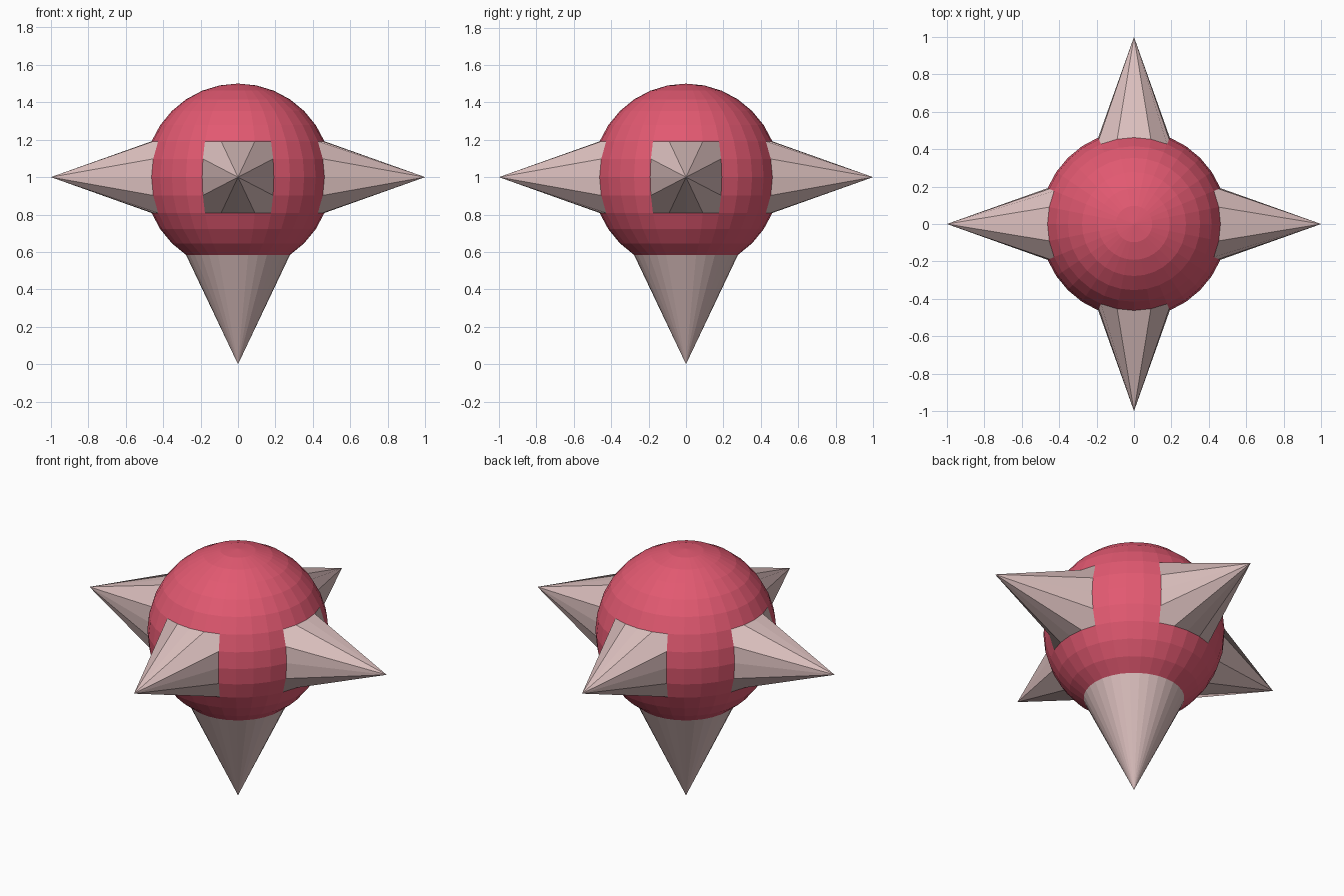
import bpy, bmesh, math
from mathutils import Vector

if "Cube" in bpy.data.objects:
    bpy.data.objects.remove(bpy.data.objects["Cube"], do_unlink=True)

RADIUS, REACH, CENTRE_Z = 0.5, 1.0, 1.0
STEP = math.pi / 16          # 32 segments, 16 rings


def make_material(name, rgb):
    mat = bpy.data.materials.new(name)
    mat.use_nodes = True
    mat.diffuse_color = (*rgb, 1)
    mat.node_tree.nodes["Principled BSDF"].inputs["Base Color"].default_value = (*rgb, 1)
    return mat


def pull_spike(bm, verts, tip):
    """Collapse a patch of sphere vertices into one tip and colour its faces."""
    for face in {f for v in verts for f in v.link_faces}:
        face.material_index = 1
    bmesh.ops.pointmerge(bm, verts=verts, merge_co=tip)


# Round body
bm = bmesh.new()
bmesh.ops.create_uvsphere(bm, u_segments=32, v_segments=16, radius=RADIUS)

# Four square-based side spikes
for direction in (Vector((1, 0, 0)), Vector((0, 1, 0)), Vector((-1, 0, 0)), Vector((0, -1, 0))):
    patch = []
    for v in bm.verts:
        if abs(v.co.z) > RADIUS * math.sin(1.5 * STEP):
            continue
        flat = Vector((v.co.x, v.co.y, 0))
        if flat.length < RADIUS * 1.01 and flat.angle(direction) < 1.5 * STEP:
            patch.append(v)
    pull_spike(bm, patch, direction * REACH)

# Round bottom spike
cap_z = -RADIUS * math.sin(5.5 * STEP)
pull_spike(bm, [v for v in bm.verts if v.co.z < cap_z], Vector((0, 0, -REACH)))

bmesh.ops.translate(bm, verts=bm.verts, vec=(0, 0, CENTRE_Z))
mesh = bpy.data.meshes.new("spiked_ball")
bm.to_mesh(mesh)
bm.free()
mesh.materials.append(make_material("rose red", (0.76, 0.10, 0.165)))
mesh.materials.append(make_material("pale pink beige", (0.72, 0.53, 0.52)))
ball = bpy.data.objects.new("spiked_ball", mesh)
bpy.context.collection.objects.link(ball)
